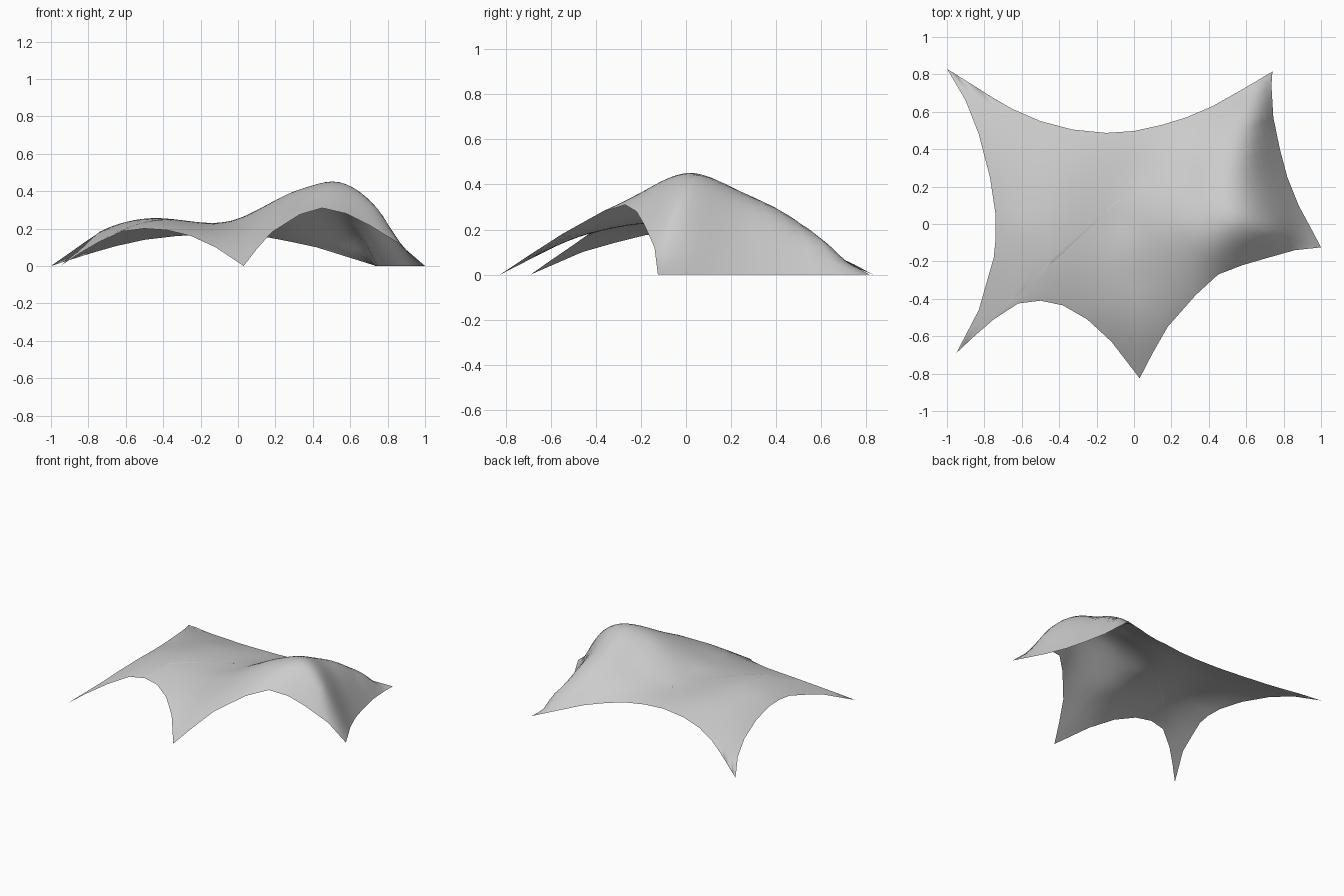
import bpy, bmesh, math
from mathutils import Vector

if "Cube" in bpy.data.objects:
    bpy.data.objects.remove(bpy.data.objects["Cube"])

# Hem curves, counter-clockwise, each ending where the next begins
back = [(.74, .815, 0), (.58, .72, .05), (.42, .63, .1), (.28, .57, .13), (.15, .53, .155),
        (0, .497, .166), (-.15, .487, .17), (-.33, .505, .16), (-.5, .55, .14),
        (-.65, .615, .107), (-.78, .69, .07)]
left = [(-1, .83, 0), (-.9, .66, .07), (-.83, .48, .12), (-.77, .25, .16), (-.74, .05, .18),
        (-.74, -.08, .183), (-.75, -.18, .175), (-.79, -.32, .14), (-.83, -.46, .1)]
front_left = [(-.95, -.69, 0), (-.86, -.605, .06), (-.75, -.51, .125), (-.62, -.425, .185),
              (-.5, -.41, .2), (-.38, -.435, .192), (-.25, -.51, .16), (-.12, -.63, .1)]
front_right = [(.03, -.825, 0), (.1, -.69, .09), (.18, -.55, .18), (.33, -.38, .275),
               (.45, -.27, .31), (.58, -.22, .28), (.7, -.185, .22), (.86, -.14, .12)]
right = [(1, -.125, 0), (.95, -.03, 0), (.88, .1, 0), (.82, .25, 0), (.78, .4, 0),
         (.745, .57, 0), (.735, .74, 0)]
hem = [Vector(p) for p in back + left + front_left + front_right + right]

# Heights inside the cloth: peak, ridges and the low plateau
peak = [(.52, 0, .45), (.58, .08, .425), (.57, .2, .37), (.62, .4, .255), (.68, .6, .125),
        (.66, 0, .39), (.76, -.04, .29), (.48, -.13, .4), (.38, 0, .425), (.28, 0, .39),
        (.3, .25, .3)]
plateau = [(.1, .02, .295), (-.05, 0, .235), (0, .25, .215), (0, -.3, .222), (.01, -.55, .15),
           (-.45, 0, .255), (-.45, -.22, .245), (-.4, .27, .222), (-.68, 0, .21)]


def solve(m, v):
    """Gaussian elimination with pivoting."""
    n = len(v)
    a = [row + [b] for row, b in zip(m, v)]
    for i in range(n):
        p = max(range(i, n), key=lambda r: abs(a[r][i]))
        a[i], a[p] = a[p], a[i]
        for r in range(i + 1, n):
            f = a[r][i] / a[i][i]
            if f:
                a[r] = [x - f * y for x, y in zip(a[r], a[i])]
    out = [0] * n
    for i in reversed(range(n)):
        out[i] = (a[i][n] - sum(a[i][k] * out[k] for k in range(i + 1, n))) / a[i][i]
    return out


def kernel(ax, ay, bx, by):
    d = (ax - bx) ** 2 + (ay - by) ** 2
    return d * math.log(d) if d > 1e-12 else 0


# Stretch a thin plate over all the known heights
pts = [tuple(p) for p in hem] + peak + plateau
n = len(pts)
rows = [[kernel(p[0], p[1], q[0], q[1]) + (2e-4 if p is q else 0) for q in pts] + [1, p[0], p[1]]
        for p in pts]
rows += [[1] * n + [0] * 3, [p[0] for p in pts] + [0] * 3, [p[1] for p in pts] + [0] * 3]
w = solve(rows, [p[2] for p in pts] + [0] * 3)


def height(x, y):
    z = w[n] + w[n + 1] * x + w[n + 2] * y
    return max(0, z + sum(c * kernel(x, y, p[0], p[1]) for c, p in zip(w, pts)))


# Cloth: rings shrinking from the hem to a point in the middle
SUB, RINGS = 2, 24
rim = [a.lerp(b, k / SUB) for a, b in zip(hem, hem[1:] + hem[:1]) for k in range(SUB)]
centre = Vector((0, .2, 0))
bm = bmesh.new()
rings = []
for i in range(RINGS):
    ring = []
    for p in rim:
        q = p.lerp(centre, i / RINGS)
        z = p.z if i == 0 else height(q.x, q.y)
        ring.append(bm.verts.new((q.x, q.y, z)))
    rings.append(ring)
tip = bm.verts.new((centre.x, centre.y, height(centre.x, centre.y)))
m = len(rim)
for outer, inner in zip(rings, rings[1:]):
    for j in range(m):
        k = (j + 1) % m
        bm.faces.new((outer[j], outer[k], inner[k], inner[j]))
for j in range(m):
    bm.faces.new((rings[-1][j], rings[-1][(j + 1) % m], tip))
for f in bm.faces:
    f.smooth = True
    f.normal_update()
    if f.normal.z < 0:
        f.normal_flip()

mesh = bpy.data.meshes.new("canopy")
bm.to_mesh(mesh)
bm.free()
cloth = bpy.data.materials.new("light_grey_cloth")
cloth.diffuse_color = (.6, .6, .6, 1)
cloth.use_nodes = True
cloth.node_tree.nodes["Principled BSDF"].inputs["Base Color"].default_value = cloth.diffuse_color
mesh.materials.append(cloth)
canopy = bpy.data.objects.new("canopy", mesh)
bpy.context.collection.objects.link(canopy)
